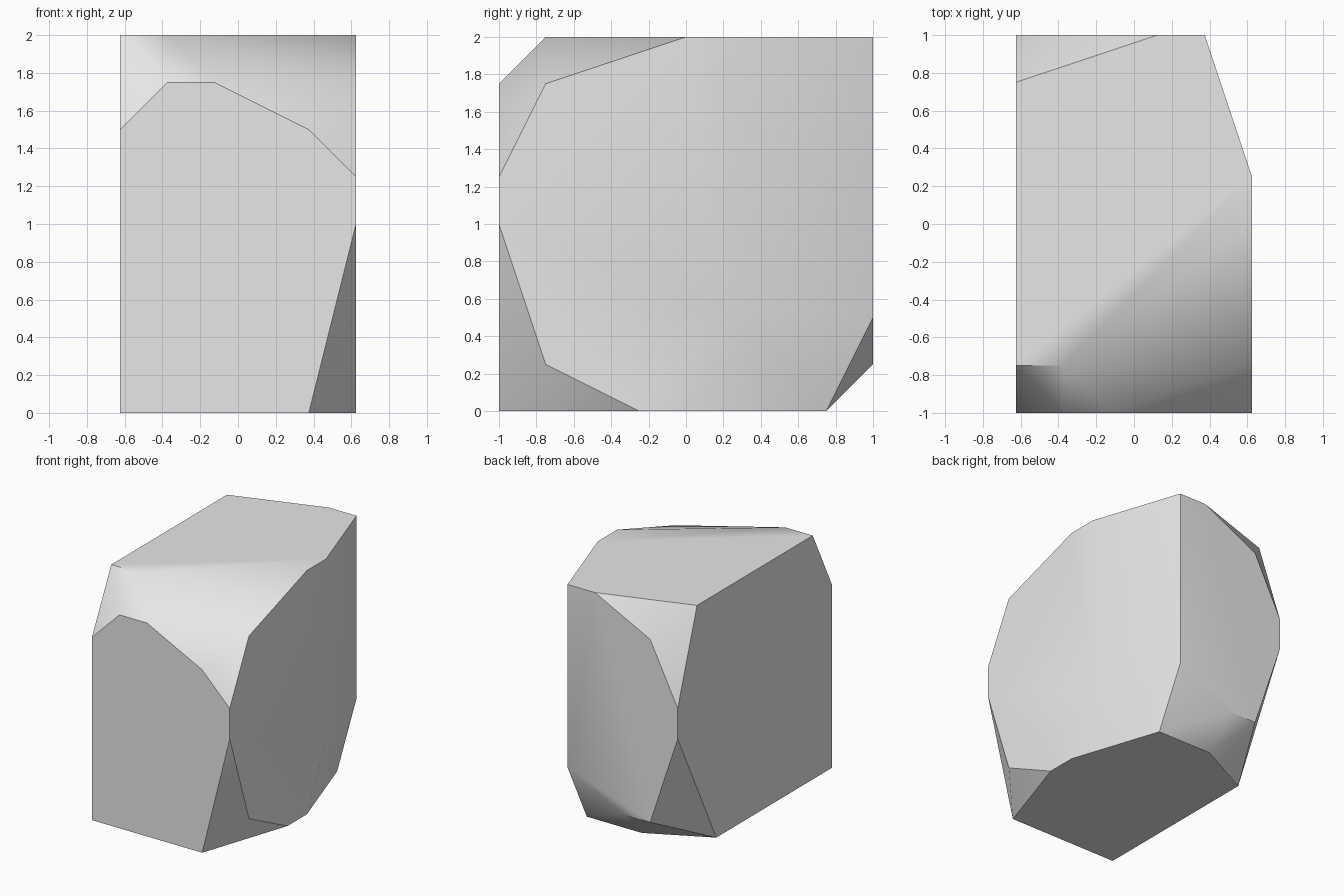
import bpy
import bmesh
import math

cube = bpy.data.objects.get("Cube")
if cube:
    bpy.data.objects.remove(cube, do_unlink=True)

# Block size in grid steps, and the step length
WIDTH, DEPTH = 5, 8
STEP = 0.25

# Outline of each flat side: (x, z) for front and back, (y, z) for the others
front = [(0, 0), (4, 0), (5, 4), (5, 5), (4, 6), (2, 7), (1, 7), (0, 6)]
back = [(0, 4), (0, 5), (1, 7), (3, 8), (4, 8), (4, 2), (2, 1), (1, 1)]
plus_x_side = [(0, 4), (0, 5), (1, 7), (4, 8), (5, 8), (5, 2), (4, 0), (3, 0), (1, 1)]
minus_x_side = [(0, 0), (6, 0), (8, 4), (8, 5), (7, 8), (1, 8), (0, 6)]

# Extra corners on the top and bottom
corners = {(1, 1, 8), (2, 7, 0), (4, 7, 0)}
corners.update((x, 0, z) for x, z in front)
corners.update((x, DEPTH, z) for x, z in back)
corners.update((WIDTH, y, z) for y, z in plus_x_side)
corners.update((0, y, z) for y, z in minus_x_side)


def build_chipped_block(name, points):
    """Wrap the outlines in one convex, chipped block."""
    bm = bmesh.new()
    for x, y, z in sorted(points):
        bm.verts.new(((x - WIDTH / 2) * STEP, (y - DEPTH / 2) * STEP, z * STEP))
    hull = bmesh.ops.convex_hull(bm, input=bm.verts[:])
    spare = {v for v in hull["geom_interior"] + hull["geom_unused"]
             if isinstance(v, bmesh.types.BMVert)}
    bmesh.ops.delete(bm, geom=list(spare), context="VERTS")
    # Merge coplanar triangles into clean flat faces
    bmesh.ops.dissolve_limit(bm, angle_limit=math.radians(0.5),
                             verts=bm.verts[:], edges=bm.edges[:])
    bmesh.ops.recalc_face_normals(bm, faces=bm.faces[:])
    mesh = bpy.data.meshes.new(name)
    bm.to_mesh(mesh)
    bm.free()
    obj = bpy.data.objects.new(name, mesh)
    bpy.context.collection.objects.link(obj)
    return obj


# Stone colour
grey = bpy.data.materials.new("light_grey")
grey.use_nodes = True
colour = (0.8, 0.8, 0.8, 1.0)
grey.diffuse_color = colour
for node in grey.node_tree.nodes:
    if node.type == "BSDF_PRINCIPLED":
        node.inputs["Base Color"].default_value = colour

# Stone block, smooth over shallow folds and sharp at the chips
stone = build_chipped_block("stone_block", corners)
stone.data.materials.append(grey)
bpy.ops.object.select_all(action="DESELECT")
stone.select_set(True)
bpy.context.view_layer.objects.active = stone
bpy.ops.object.shade_smooth_by_angle(angle=math.radians(30))
